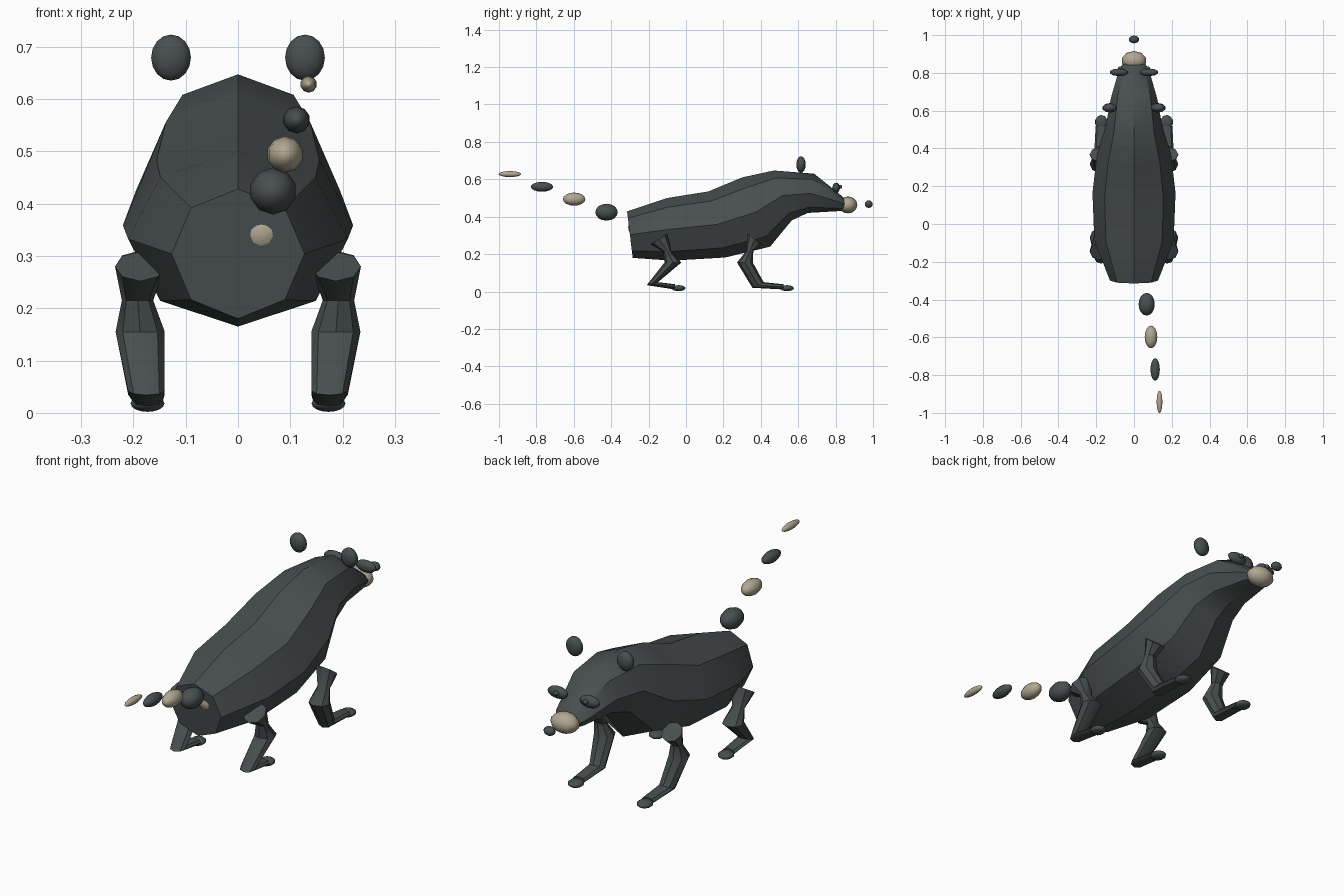
import bpy, bmesh, math
from mathutils import Matrix

cube = bpy.data.objects.get("Cube")
if cube:
    bpy.data.objects.remove(cube, do_unlink=True)


def make_material(name, rgb):
    mat = bpy.data.materials.new(name)
    mat.use_nodes = True
    color = (*rgb, 1.0)
    mat.diffuse_color = color
    mat.node_tree.nodes["Principled BSDF"].inputs["Base Color"].default_value = color
    return mat


charcoal = make_material("charcoal fur", (0.065, 0.077, 0.077))
cream = make_material("cream fur", (0.44, 0.39, 0.285))


def finish(bm, name, mat, angle=35):
    bmesh.ops.recalc_face_normals(bm, faces=bm.faces)
    mesh = bpy.data.meshes.new(name)
    bm.to_mesh(mesh)
    bm.free()
    mesh.materials.append(mat)
    obj = bpy.data.objects.new(name, mesh)
    bpy.context.collection.objects.link(obj)
    bpy.ops.object.select_all(action="DESELECT")
    obj.select_set(True)
    bpy.context.view_layer.objects.active = obj
    bpy.ops.object.shade_smooth_by_angle(angle=math.radians(angle))
    return obj


def loft(name, rings, mat, sides=8):
    """Skin rings of (centre x, half width, y, z, half-height dy, half-height dz)."""
    bm = bmesh.new()
    loops = []
    for cx, half, y, z, dy, dz in rings:
        loop = []
        for i in range(sides):
            a = math.tau * i / sides
            c = math.cos(a)
            loop.append(bm.verts.new((cx + half * math.sin(a), y + dy * c, z + dz * c)))
        loops.append(loop)
    for low, high in zip(loops, loops[1:]):
        for i in range(sides):
            j = (i + 1) % sides
            bm.faces.new((low[i], low[j], high[j], high[i]))
    bm.faces.new(loops[0])
    bm.faces.new(loops[-1])
    return finish(bm, name, mat)


def ball(name, center, radii, mat, lengthwise=False):
    """Low-poly ellipsoid, with its poles along y when lengthwise."""
    bm = bmesh.new()
    bmesh.ops.create_uvsphere(bm, u_segments=10, v_segments=8, radius=1)
    turn = Matrix.Rotation(math.pi / 2, 4, "X") if lengthwise else Matrix()
    place = Matrix.Translation(center) @ Matrix.Diagonal((*radii, 1))
    bmesh.ops.transform(bm, matrix=place @ turn, verts=bm.verts)
    return finish(bm, name, mat, 60)


# Body and head: back line (y, z), belly line (y, z), half width
outline = [
    (-.315, .428, -.285, .18, .127),
    (-.10, .50, -.075, .165, .21),
    (.12, .535, .21, .182, .22),
    (.30, .61, .45, .24, .195),
    (.47, .647, .565, .38, .15),
    (.685, .63, .65, .42, .122),
    (.81, .53, .82, .43, .08),
    (.845, .50, .85, .435, .06),
]
loft("body", [(0, w, (ty + by) / 2, (tz + bz) / 2, (ty - by) / 2, (tz - bz) / 2)
              for ty, tz, by, bz, w in outline], charcoal)

# Muzzle and nose
ball("muzzle", (0, .866, .463), (.066, .05, .045), cream)
ball("nose", (0, .977, .467), (.027, .021, .02), charcoal)

# Legs: hip, thigh, knee, ankle and foot as (y, z, dy, dz)
leg_widths = [(.187, .048), (.192, .03), (.187, .047), (.175, .035), (.173, .03)]
legs = {
    "front": [(.368, .28, .037, -.03), (.34, .215, .02, 0), (.315, .155, .042, 0),
              (.385, .035, .03, .015), (.52, .025, 0, .014)],
    "rear": [(-.145, .28, .045, .028), (-.10, .215, .022, 0), (-.07, .155, .045, 0),
             (-.18, .042, .03, .008), (-.06, .025, 0, .014)],
}

for side, s in (("left", 1), ("right", -1)):
    for kind, rings in legs.items():
        loft(f"{kind}_leg_{side}",
             [(s * x, w, *ring) for (x, w), ring in zip(leg_widths, rings)], charcoal)
        ball(f"{kind}_toe_{side}", (s * .173, rings[-1][0] + .02, .018),
             (.034, .037, .016), charcoal)
    ball(f"ear_{side}", (s * .128, .615, .679), (.04, .025, .044), charcoal)
    ball(f"eye_patch_{side}", (s * .08, .803, .555), (.05, .02, .027), charcoal)
    ball(f"eye_{side}", (s * .073, .825, .56), (.012, .01, .01), charcoal)

# Banded tail, tapering from inside the rump
segments = [(.045, -.25, .345, .055), (.067, -.425, .424, .045), (.09, -.598, .494, .035),
            (.112, -.77, .56, .026), (.135, -.942, .628, .016)]
for i, (x, y, z, r) in enumerate(segments):
    ball(f"tail_segment_{i + 1}", (x, y, z), (r, .06, r),
         charcoal if i % 2 else cream, lengthwise=True)
